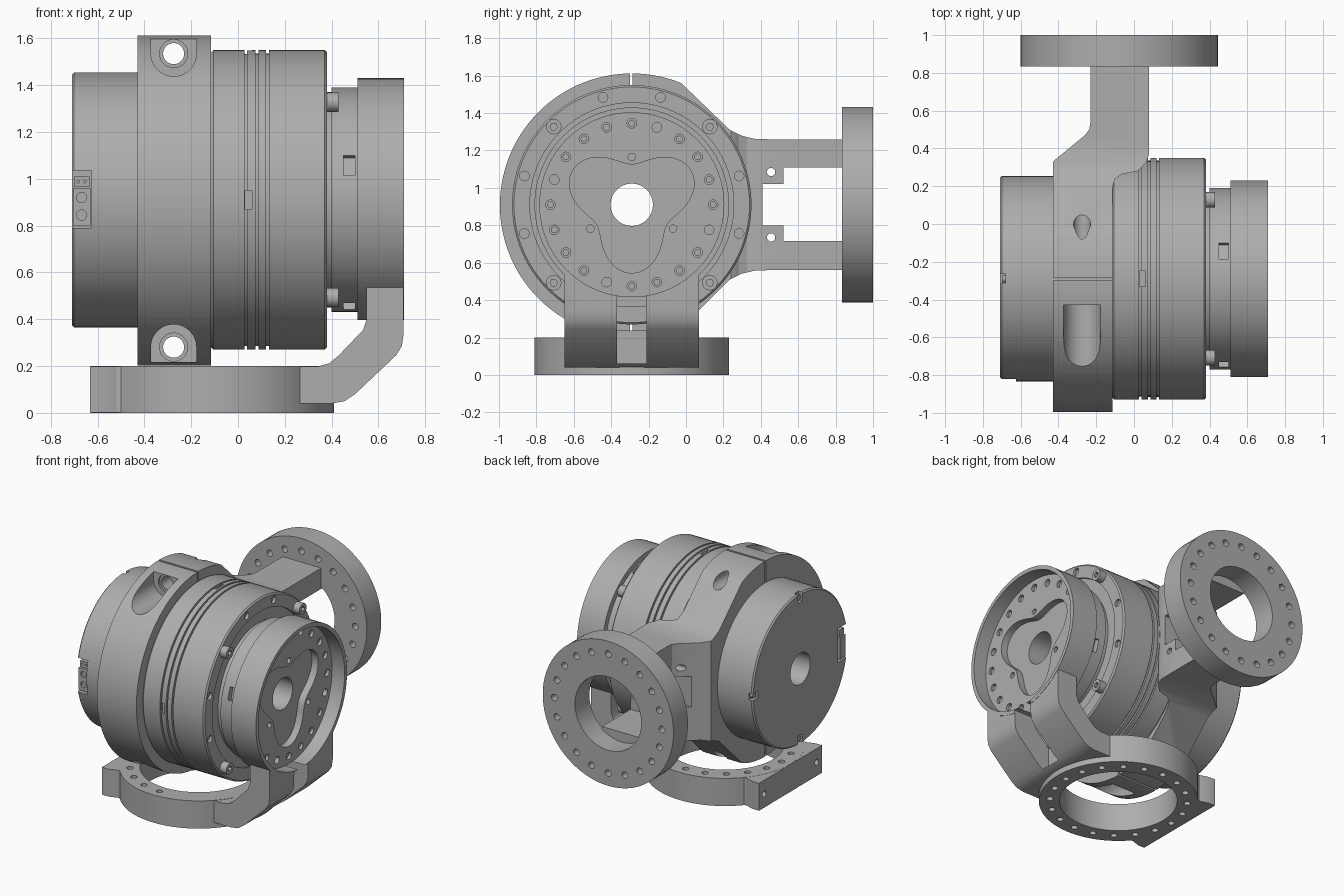
import bpy, bmesh
from math import cos, sin, pi, radians

if "Cube" in bpy.data.objects:
    bpy.data.objects.remove(bpy.data.objects["Cube"])

grey = bpy.data.materials.new("machined grey")
grey.use_nodes = True
grey.diffuse_color = (0.42, 0.42, 0.42, 1)
grey.node_tree.nodes["Principled BSDF"].inputs["Base Color"].default_value = (0.42, 0.42, 0.42, 1)

CY, CZ = -0.29, 0.91      # motor axis runs along x
BX = -0.11                # base ring centre in x
FX = -0.078               # rear flange centre in x
parts = []


def place(axis, u, v, w):
    return {"x": (w, u, v), "y": (u, w, v), "z": (u, v, w)}[axis]


def circle(u, v, r, n=96, a=0, b=360):
    full = b - a == 360
    steps = n if full else n + 1
    angles = [radians(a + (b - a) * i / n) for i in range(steps)]
    return [(u + r * cos(t), v + r * sin(t)) for t in angles]


def rect(u0, u1, v0, v1):
    return [(u0, v0), (u1, v0), (u1, v1), (u0, v1)]


def polar(u, v, r, degrees):
    return u + r * cos(radians(degrees)), v + r * sin(radians(degrees))


def radial_rect(degrees, r0, r1, half):
    """Rectangle around the motor axis, pointing outward."""
    c, s = cos(radians(degrees)), sin(radians(degrees))
    return [(CY + r * c - t * s, CZ + r * s + t * c)
            for r, t in rect(r0, r1, -half, half)]


def finish(name, bm):
    bmesh.ops.recalc_face_normals(bm, faces=bm.faces)
    mesh = bpy.data.meshes.new(name)
    bm.to_mesh(mesh)
    bm.free()
    obj = bpy.data.objects.new(name, mesh)
    bpy.context.collection.objects.link(obj)
    mesh.materials.append(grey)
    parts.append(obj)
    return obj


def solid(name, *pieces):
    """Each piece is (axis, outline, low, high)."""
    bm = bmesh.new()
    for axis, pts, lo, hi in pieces:
        a = [bm.verts.new(place(axis, u, v, lo)) for u, v in pts]
        b = [bm.verts.new(place(axis, u, v, hi)) for u, v in pts]
        bm.faces.new(a)
        bm.faces.new(b)
        for i in range(len(a)):
            j = (i + 1) % len(a)
            bm.faces.new((a[i], a[j], b[j], b[i]))
    return finish(name, bm)


def lathe(name, profile, n=96):
    bm = bmesh.new()
    rings = [[bm.verts.new((x, y, z)) for y, z in circle(CY, CZ, r, n)] for x, r in profile]
    for k, ring in enumerate(rings):
        nxt = rings[(k + 1) % len(rings)]
        for i in range(n):
            j = (i + 1) % n
            bm.faces.new((ring[i], ring[j], nxt[j], nxt[i]))
    return finish(name, bm)


def combine(obj, op, *pieces):
    tool = solid("tool", *pieces)
    parts.remove(tool)
    mod = obj.modifiers.new("shape", "BOOLEAN")
    mod.operation, mod.solver, mod.object = op, "EXACT", tool
    mod.use_self = True
    bpy.context.view_layer.objects.active = obj
    bpy.ops.object.modifier_apply(modifier=mod.name)
    bpy.data.objects.remove(tool)


def cut(obj, *pieces):
    combine(obj, "DIFFERENCE", *pieces)


def bolt_circle(axis, u, v, r, size, lo, hi, n=20):
    return [(axis, circle(*polar(u, v, r, 360 * i / n), size, 12), lo, hi) for i in range(n)]


# Motor body: rear cap, housing with grooves, output stage
profile = [(-0.71, 0.113), (-0.71, 0.535), (-0.70, 0.545), (-0.115, 0.545),
           (-0.115, 0.63), (-0.105, 0.64)]
for g in (0.027, 0.075, 0.12):
    profile += [(g, 0.64), (g, 0.625), (g + 0.012, 0.625), (g + 0.012, 0.64)]
profile += [(0.37, 0.64), (0.38, 0.63), (0.38, 0.545), (0.365, 0.545), (0.365, 0.46),
            (0.40, 0.46), (0.40, 0.48), (0.515, 0.48), (0.515, 0.113)]
motor = lathe("motor_body", profile)
cut(motor, ("x", rect(-0.9, -0.72, 0.79, 1.035), -0.8, -0.625))
cut(motor, *[("x", radial_rect(a, 0.44, 0.6, 0.045), 0.45, 0.50) for a in (72, 162, 252, 342)])
cut(motor, *[("x", radial_rect(a, 0.612, 0.7, 0.04), 0.029, 0.06) for a in (0, 90, 180, 270)])
cut(motor, *[("x", radial_rect(a, 0.48, 0.6, 0.025), -0.75, -0.68) for a in (0, 90, 270)])
cut(motor, *[("x", circle(*polar(CY, CZ, 0.594, a), 0.026, 16), 0.36, 0.5)
             for a in (15, 75, 105, 165, 195, 345)])

# Cap screws on the rear cover and the housing face
solid("cover_screws", *[("x", circle(*polar(CY, CZ, 0.51, a), 0.02, 16), -0.70, -0.67)
                        for a in (0, 90, 270)])
corners = (45, 135, 225, 315)
screws = solid("housing_screws", *[("x", circle(*polar(CY, CZ, 0.59, a), 0.041, 24), 0.37, 0.43)
                                   for a in corners])
cut(screws, *[("x", circle(*polar(CY, CZ, 0.59, a), 0.02, 6), 0.40, 0.5) for a in corners])

# Cable connector in the cap notch
plug = solid("connector", ("z", rect(-0.705, -0.63, -0.75, -0.81), 0.80, 0.96),
             ("z", rect(-0.70, -0.635, -0.75, -0.80), 0.965, 1.01))
cut(plug, *[("y", circle(-0.668, z, 0.022, 16), -0.9, -0.795) for z in (0.845, 0.92)],
    *[("y", circle(x, 0.988, 0.006, 8), -0.9, -0.79) for x in (-0.682, -0.654)])

# Split clamp with a jogged neck: side outline crossed with plan outline
half = [(0.44, 1.26), (0.37, 1.262), (0.30, 1.278), (0.235, 1.31)]
mirrored = [(y, 2 * CZ - z) for y, z in reversed(half)]
side = [(0.85, 1.26)] + half + circle(CY, CZ - 0.003, 0.705, 72, 68, 292) + mirrored + [(0.85, 0.56)]
plan = [(-0.43, -1.1), (-0.43, 0.33), (-0.26, 0.47), (-0.237, 0.50), (-0.23, 0.54), (-0.23, 0.845),
        (0.08, 0.845), (0.08, 0.37), (0.065, 0.325), (0.02, 0.28), (-0.06, 0.265),
        (-0.10, 0.24), (-0.115, 0.19), (-0.115, -1.1)]
clamp = solid("clamp_and_neck", ("x", side, -0.6, 0.3))
combine(clamp, "INTERSECT", ("z", plan, -0.1, 1.9))
cut(clamp, ("x", circle(CY, CZ, 0.54), -0.6, 0.0))
cut(clamp, ("x", rect(-0.30, -0.285, 0.1, 1.8), -0.6, 0.0))
cut(clamp, ("x", rect(0.52, 0.9, 0.715, 1.11), -0.5, 0.4))
cut(clamp, ("x", rect(0.41, 0.6, 0.80, 1.02), -0.5, 0.4))
cut(clamp, *[("x", circle(0.455, z, 0.022, 16), -0.5, 0.4) for z in (0.735, 1.085)])
pocket = circle(-0.275, 1.535, 0.097, 24, 180, 360) + [(-0.178, 1.8), (-0.372, 1.8)]
for flip in (False, True):
    def lift(pts):
        return [(x, 2 * CZ - z - 0.004) for x, z in pts] if flip else pts
    cut(clamp, ("y", lift(pocket), -1.2, -0.43))
    cut(clamp, ("y", lift(circle(-0.275, 1.535, 0.06, 32)), -0.6, -0.415))
    cut(clamp, ("y", lift(circle(-0.275, 1.535, 0.045, 32)), -0.7, 0.4))

# Rear flange
flange = solid("rear_flange", ("y", circle(FX, CZ, 0.522), 0.835, 1.0))
cut(flange, ("y", circle(FX, CZ, 0.265), 0.7, 1.1),
    *bolt_circle("y", FX, CZ, 0.43, 0.024, 0.7, 1.1))

# Bent link: output disc, bent leg, base ring with square end
leg = [(0.708, 0.75), (0.708, 0.34), (0.70, 0.285), (0.675, 0.245), (0.50, 0.08), (0.455, 0.05),
       (0.40, 0.04), (0.0, 0.04), (0.0, 0.198), (0.34, 0.198), (0.39, 0.212), (0.43, 0.245),
       (0.535, 0.355), (0.55, 0.40), (0.55, 0.75)]
link = solid("bent_link", ("y", leg, CY - 0.36, CY + 0.36))
combine(link, "UNION", ("x", circle(CY, CZ, 0.52), 0.51, 0.71))
combine(link, "UNION", ("z", circle(BX, CY, 0.52), 0, 0.2))
end_half = [(-0.10, 0.36), (-0.40, 0.36), (-0.52, 0.34), (-0.58, 0.36), (-0.632, 0.36)]
end = [(x, CY + d) for x, d in end_half] + [(x, CY - d) for x, d in reversed(end_half)]
combine(link, "UNION", ("z", end, 0.001, 0.199))
cut(link, ("z", circle(BX, CY, 0.385), -0.1, 0.3))
cut(link, *bolt_circle("z", BX, CY, 0.45, 0.022, -0.1, 0.06))
cut(link, *[("z", circle(*polar(BX, CY, 0.45, a), 0.022, 12), 0.15, 0.3)
            for a in range(90, 271, 18)])
cut(link, *[("x", circle(CY + d, 0.1, 0.022, 12), -0.8, -0.58) for d in (-0.3, 0.3)])

# Slot between the legs, disc recess, three-lobed pocket and bolt holes
cut(link, ("x", rect(CY - 0.08, CY + 0.08, 0.06, 0.42), 0.42, 0.9))
cut(link, ("x", circle(CY, CZ, 0.492), 0.61, 0.9))
lobes = [polar(CY, CZ, 0.29 + 0.075 * cos(3 * radians(a + 90)), a) for a in range(0, 360, 4)]
cut(link, ("x", lobes, 0.56, 0.8))
cut(link, ("x", circle(CY, CZ, 0.113), 0.4, 0.8))
cut(link, *bolt_circle("x", CY, CZ, 0.435, 0.026, 0.57, 0.8))
cut(link, *[("x", circle(*polar(CY, CZ, 0.255, a), 0.02, 12), 0.54, 0.8) for a in (90, 210, 330)])
solid("link_screws", *[("x", circle(*polar(CY, CZ, 0.435, 18 * i), 0.018, 12), 0.56, 0.595)
                       for i in range(20) if i not in (4, 9, 14, 19)])

# Smooth round walls, keep edges crisp
bpy.ops.object.select_all(action="DESELECT")
for obj in parts:
    obj.select_set(True)
bpy.context.view_layer.objects.active = parts[0]
bpy.ops.object.shade_smooth_by_angle(angle=radians(25))
